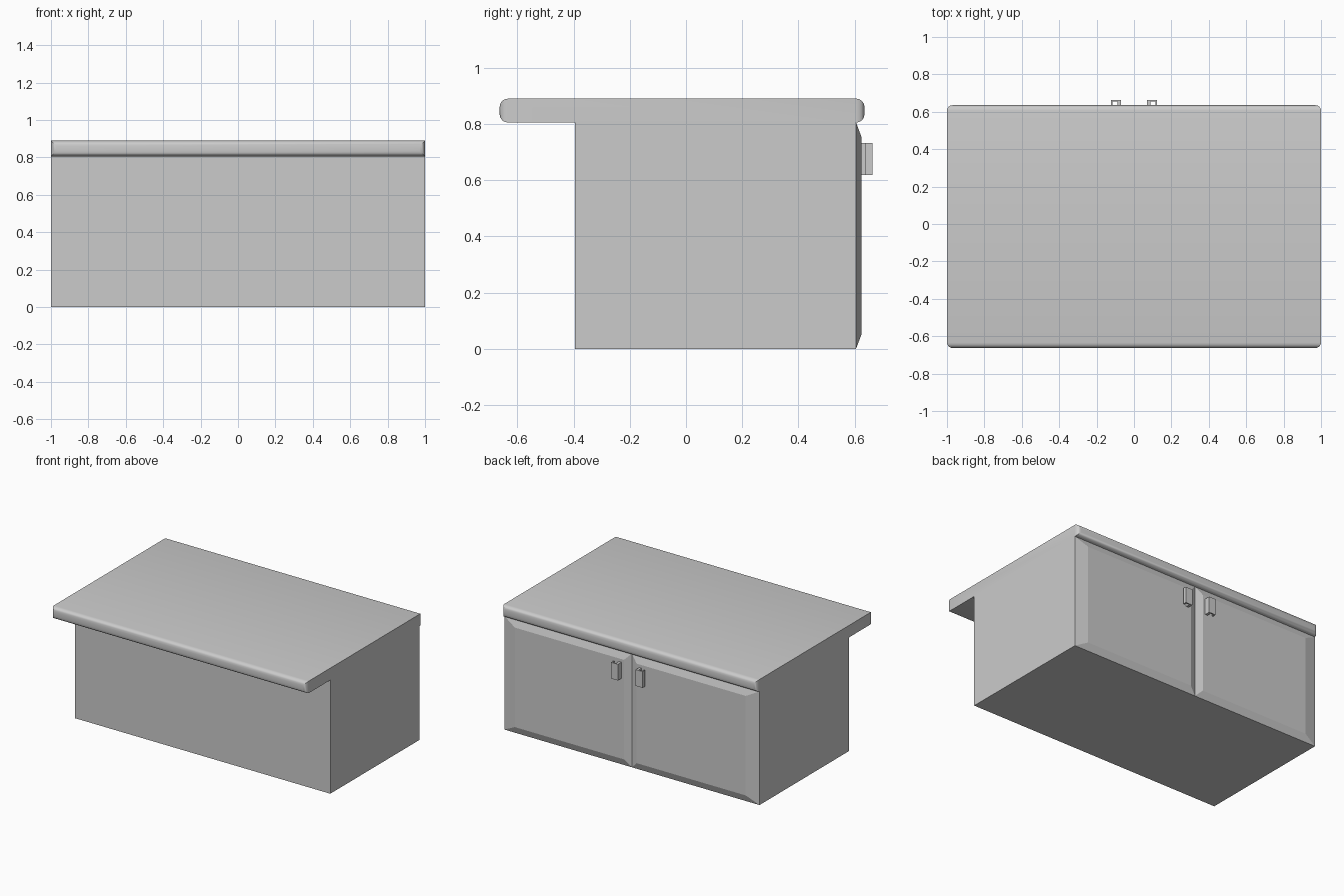
import bpy, bmesh

if "Cube" in bpy.data.objects:
    bpy.data.objects.remove(bpy.data.objects["Cube"])


def add_object(name, bm, smooth=False):
    bmesh.ops.recalc_face_normals(bm, faces=bm.faces)
    mesh = bpy.data.meshes.new(name)
    bm.to_mesh(mesh)
    bm.free()
    obj = bpy.data.objects.new(name, mesh)
    bpy.context.collection.objects.link(obj)
    if smooth:
        bpy.ops.object.select_all(action='DESELECT')
        obj.select_set(True)
        bpy.context.view_layer.objects.active = obj
        bpy.ops.object.shade_smooth_by_angle(angle=0.6)
    return obj


def extrude_profile(points, offset):
    """Closed prism from a planar outline."""
    bm = bmesh.new()
    face = bm.faces.new([bm.verts.new(p) for p in points])
    ext = bmesh.ops.extrude_face_region(bm, geom=[face], use_keep_orig=True)
    verts = [g for g in ext['geom'] if isinstance(g, bmesh.types.BMVert)]
    bmesh.ops.translate(bm, verts=verts, vec=offset)
    return bm


# Cabinet body with overhanging worktop, one continuous side outline
FRONT, BACK, LIP = -0.663, 0.605, 0.635
outline = [(-0.395, 0), (BACK, 0), (BACK, 0.805), (LIP, 0.805),
           (LIP, 0.89), (FRONT, 0.89), (FRONT, 0.805), (-0.395, 0.805)]
bm = extrude_profile([(-1, y, z) for y, z in outline], (2, 0, 0))
# Rounded rims of the worktop's front and back edges
rims = [e for e in bm.edges
        if any(all(abs(v.co.y - y) < 1e-4 for v in e.verts) for y in (FRONT, LIP))]
bmesh.ops.bevel(bm, geom=rims, offset=0.029, segments=4, profile=0.5,
                affect='EDGES', clamp_overlap=True)
add_object("cabinet_and_worktop", bm, smooth=True)

for side, s in (("left", -1), ("right", 1)):
    # Door with sloped borders, wider at the outer edge
    bm = bmesh.new()
    outer = [(0, 0), (1, 0), (1, 0.805), (0, 0.805)]
    inner = [(0.05, 0.05), (0.905, 0.05), (0.905, 0.755), (0.05, 0.755)]
    a = [bm.verts.new((s * x, BACK, z)) for x, z in outer]
    b = [bm.verts.new((s * x, 0.624, z)) for x, z in inner]
    bm.faces.new(b)
    for i in range(4):
        j = (i + 1) % 4
        bm.faces.new((a[i], a[j], b[j], b[i]))
    door = add_object(side + "_door", bm)
    # Open shell: make sure the panel faces outwards
    if max(door.data.polygons, key=lambda p: p.area).normal.y < 0:
        door.data.flip_normals()

    # Hooked handle: inner web, front plate and short outer lip
    hook = [(0.070, 0.622), (0.070, 0.663), (0.124, 0.663), (0.124, 0.637),
            (0.116, 0.637), (0.116, 0.655), (0.089, 0.655), (0.089, 0.622)]
    bm = extrude_profile([(s * x, y, 0.618) for x, y in hook], (0, 0, 0.115))
    add_object(side + "_handle", bm)
